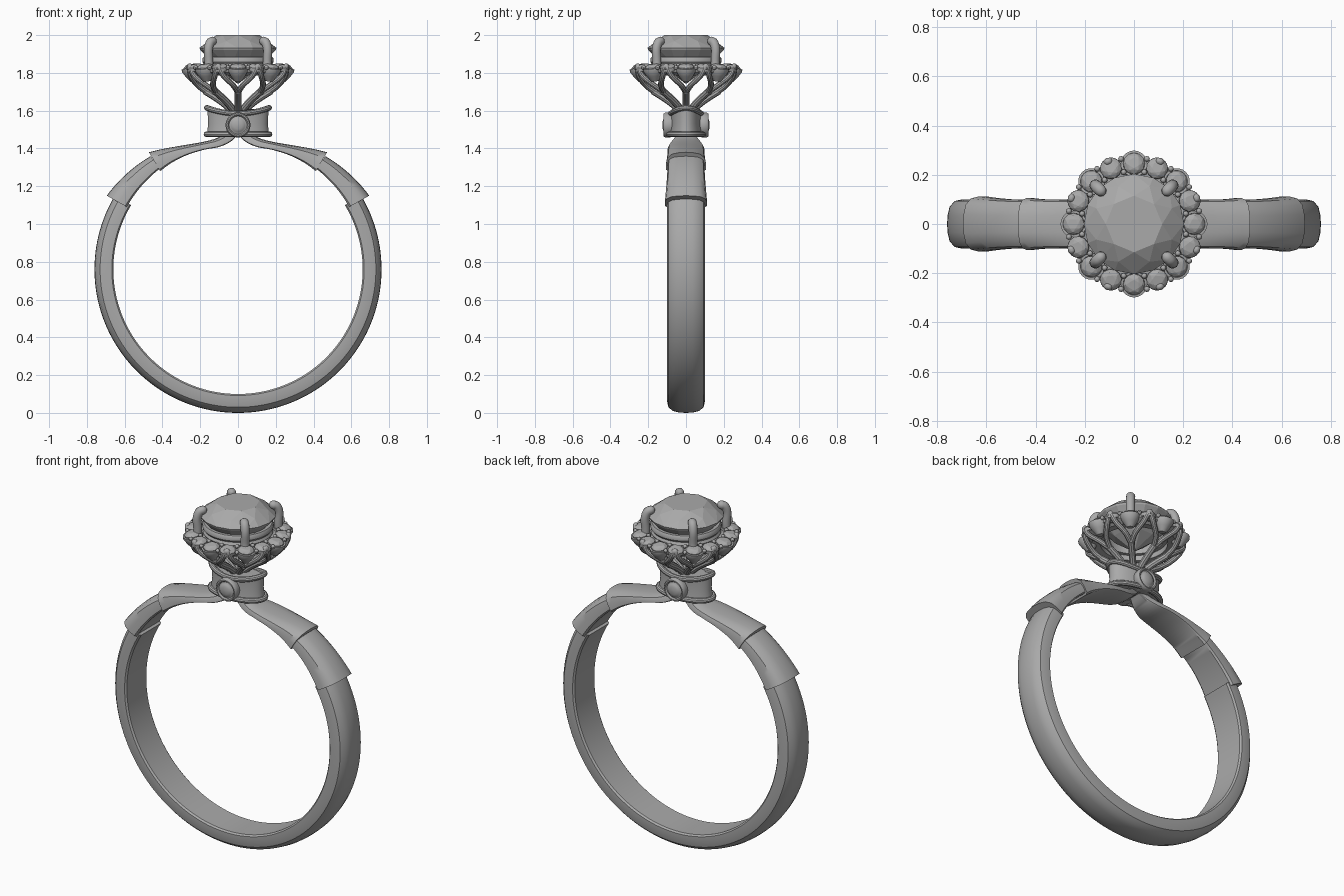
import bpy, bmesh, math
from math import cos, sin, pi, radians
from mathutils import Vector, Matrix

if "Cube" in bpy.data.objects:
    bpy.data.objects.remove(bpy.data.objects["Cube"])

metal = bpy.data.materials.new("grey metal")
metal.diffuse_color = (0.4, 0.4, 0.4, 1)
metal.use_nodes = True
metal.node_tree.nodes["Principled BSDF"].inputs["Base Color"].default_value = metal.diffuse_color


def finish(name, bm, angle=35):
    """Turn a bmesh into a named object; angle 0 keeps it faceted."""
    bmesh.ops.recalc_face_normals(bm, faces=bm.faces)
    me = bpy.data.meshes.new(name)
    bm.to_mesh(me)
    bm.free()
    me.materials.append(metal)
    if angle:
        me.shade_smooth()
        me.set_sharp_from_angle(angle=radians(angle))
    ob = bpy.data.objects.new(name, me)
    bpy.context.collection.objects.link(ob)
    return ob


def loft(bm, sections, closed=False):
    """Skin a row of equal-sized loops, capped unless the row closes."""
    rows = [[bm.verts.new(p) for p in s] for s in sections]
    n = len(rows[0])
    pairs = list(zip(rows, rows[1:])) + ([(rows[-1], rows[0])] if closed else [])
    for a, b in pairs:
        for i in range(n):
            j = (i + 1) % n
            bm.faces.new((a[i], a[j], b[j], b[i]))
    if not closed:
        bm.faces.new(rows[0])
        bm.faces.new(rows[-1])


def smooth_path(pts, steps=4):
    """Catmull-Rom resampling of points of any dimension."""
    p = [Vector(q) for q in pts]
    p = [2 * p[0] - p[1]] + p + [2 * p[-1] - p[-2]]
    out = []
    for i in range(1, len(p) - 2):
        a, b, c, d = p[i - 1:i + 3]
        for s in range(steps):
            t = s / steps
            out.append(0.5 * (2 * b + (c - a) * t + (2 * a - 5 * b + 4 * c - d) * t * t
                              + (3 * b - a - 3 * c + d) * t ** 3))
    return out + [p[-2]]


def tube(bm, path, radius, closed=False, sides=10, round_end=False):
    n = len(path)
    secs = []
    for i, p in enumerate(path):
        t = path[(i + 1) % n] - path[i - 1] if closed else path[min(i + 1, n - 1)] - path[max(i - 1, 0)]
        t.normalize()
        u = t.cross(Vector((-p.y, p.x, 0.001)) if not closed else Vector((0, 0, 1))).normalized()
        v = t.cross(u)
        secs.append([p + radius * (u * cos(k * 2 * pi / sides) + v * sin(k * 2 * pi / sides))
                     for k in range(sides)])
    if round_end:
        for a in (30, 60, 85):
            secs.append([path[-1] + t * radius * sin(radians(a)) + (q - path[-1]) * cos(radians(a))
                         for q in secs[n - 1]])
    loft(bm, secs, closed)


def polar(r, deg, z):
    return Vector((r * cos(radians(deg)), r * sin(radians(deg)), z))


def lathe(bm, profile, n=64):
    loft(bm, [[polar(r, 360 * i / n, z) for r, z in profile] for i in range(n)], True)


def gem(bm, matrix, rings):
    """Faceted stone: convex hull of staggered rings (radius, z, sides, offset)."""
    vs = [bm.verts.new(matrix @ polar(r, 360 * (i + o) / n, z))
          for r, z, n, o in rings for i in range(n)]
    bmesh.ops.convex_hull(bm, input=vs)


# Domed section shared by band, cuffs and arms: (inner to outer, width fraction)
SECTION = [(0, -.9), (0, .9), (.08, 1), (.4, 1), (.7, .93), (.9, .7), (.98, .35), (1, 0),
           (.98, -.35), (.9, -.7), (.7, -.93), (.4, -1), (.08, -1)]


def section(lower, upper, w):
    return [(lower[0] + (upper[0] - lower[0]) * t, y * w, lower[1] + (upper[1] - lower[1]) * t)
            for t, y in SECTION]


def ring_section(deg, r0, r1, w):
    c, s = cos(radians(deg)), sin(radians(deg))
    return section((r0 * c, .76 + r0 * s), (r1 * c, .76 + r1 * s), w)


# Band
bm = bmesh.new()
loft(bm, [ring_section(149 + 242 * i / 110, .66, .76, .1) for i in range(111)])
finish("band", bm)

for side, label in ((-1, "left"), (1, "right")):
    flip = Matrix.Scale(side, 4, (1, 0, 0))
    # Cuff, widest at its lower end
    bm = bmesh.new()
    loft(bm, [ring_section(29.3 + 23 * i / 10, .675, .797 - .04 * i / 10,
                           .112 - .014 * sin(pi / 2 * i / 10)) for i in range(11)])
    bmesh.ops.transform(bm, matrix=flip, verts=bm.verts)
    finish(label + "_cuff", bm)
    # Arm rising to the pedestal: upper x, z, lower x, z, half width
    arm = [(.472, 1.38, .412, 1.28, .106), (.40, 1.397, .35, 1.325, .1), (.30, 1.415, .27, 1.365, .098),
           (.20, 1.432, .18, 1.393, .094), (.12, 1.452, .10, 1.408, .08),
           (.07, 1.478, .04, 1.435, .058), (.04, 1.50, .005, 1.47, .04)]
    bm = bmesh.new()
    loft(bm, [section(a[2:4], a[0:2], a[4]) for a in smooth_path(arm)])
    bmesh.ops.transform(bm, matrix=flip, verts=bm.verts)
    finish(label + "_arm", bm)


# Pedestal: oval drum with a dipping top rim and a level bottom rim
def oval(rx, ry, z, dip=0, n=48):
    return [Vector((rx * cos(2 * pi * i / n), ry * sin(2 * pi * i / n),
                    z - dip * sin(2 * pi * i / n) ** 2)) for i in range(n)]


bm = bmesh.new()
loft(bm, [oval(.165, .088, 1.47), oval(.158, .08, 1.53), oval(.162, .082, 1.615, .03)])
finish("pedestal", bm)
bm = bmesh.new()
tube(bm, oval(.165, .08, 1.615, .03), .015, True)
tube(bm, oval(.167, .092, 1.475), .015, True)
finish("pedestal_rims", bm)

# Round bosses on front and back
for side, label in ((-1, "front"), (1, "back")):
    bm = bmesh.new()
    prof = [(.05, .06), (.09, .066), (.11, .066), (.118, .06), (.118, .053), (.11, .047),
            (.11, .044), (.118, .036), (.123, .022), (.125, .004)]
    loft(bm, [[(r * cos(2 * pi * i / 32), side * y, 1.524 + r * sin(2 * pi * i / 32))
               for i in range(32)] for y, r in prof])
    finish(label + "_boss", bm, 50)

# Basket: eight stems, each forking to meet its neighbours
bm = bmesh.new()
for k in range(8):
    a = 45 * k
    stem = [polar(.02, a, 1.59), polar(.09, a, 1.65), polar(.175, a, 1.705)]
    tube(bm, smooth_path(stem), .019)
    for s in (-1, 1):
        fork = [polar(.16, a, 1.695), polar(.215, a + 7 * s, 1.735), polar(.262, a + 17 * s, 1.785),
                polar(.275, a + 22 * s, 1.835)]
        tube(bm, smooth_path(fork), .015, round_end=True)
finish("basket", bm)

# Halo: support ring, cups and small stones
bm = bmesh.new()
lathe(bm, [(.18, 1.79), (.225, 1.785), (.26, 1.805), (.26, 1.82), (.18, 1.825)])
finish("halo_ring", bm)

SMALL = [(.044, .002, 12, 0), (.044, .007, 12, 0), (.034, .018, 6, .5), (.022, .022, 6, 0), (.004, -.03, 3, 0)]
cups, stones, beads = bmesh.new(), bmesh.new(), bmesh.new()
for k in range(16):
    a = 22.5 * k
    m = (Matrix.Rotation(radians(a), 4, 'Z') @ Matrix.Translation((.245, 0, 1.825))
         @ Matrix.Rotation(radians(10), 4, 'Y'))
    big = k % 2 == 0
    r, depth = (.054, .07) if big else (.043, .03)
    loft(cups, [[m @ polar(f * r, 360 * i / 20, z) for i in range(20)]
                for f, z in ((.35, -depth), (.75, -depth * .55), (1, -.012), (1, .003), (.82, .003), (.78, -.01))])
    gem(stones, m, SMALL)
    for r in (.215, .27):
        p = polar(r, a + 11.25, 1.838 if r < .25 else 1.828)
        bmesh.ops.create_uvsphere(beads, u_segments=8, v_segments=6, radius=.012,
                                  matrix=Matrix.Translation(p))
finish("halo_cups", cups)
finish("halo_stones", stones, 0)
finish("halo_beads", beads)

# Seat under the main stone
bm = bmesh.new()
lathe(bm, [(.16, 1.82), (.18, 1.82), (.188, 1.832), (.18, 1.846), (.189, 1.858), (.189, 1.875),
           (.182, 1.885), (.16, 1.885)])
finish("seat", bm)

# Main stone
bm = bmesh.new()
gem(bm, Matrix(), [(.2, 1.922, 16, 0), (.204, 1.932, 16, 0), (.166, 1.968, 8, .5),
                   (.115, 2.0, 8, 0), (.11, 1.82, 8, .5), (.006, 1.745, 4, 0)])
bmesh.ops.dissolve_limit(bm, angle_limit=radians(1), verts=bm.verts, edges=bm.edges)
finish("main_stone", bm, 0)

# Four prongs curling over the main stone
bm = bmesh.new()
for k in range(4):
    a = 45 + 90 * k
    path = [polar(.23, a, 1.79), polar(.218, a, 1.85), polar(.222, a, 1.92), polar(.21, a, 1.958),
            polar(.192, a, 1.968)]
    tube(bm, smooth_path(path), .024, sides=12, round_end=True)
finish("prongs", bm)
